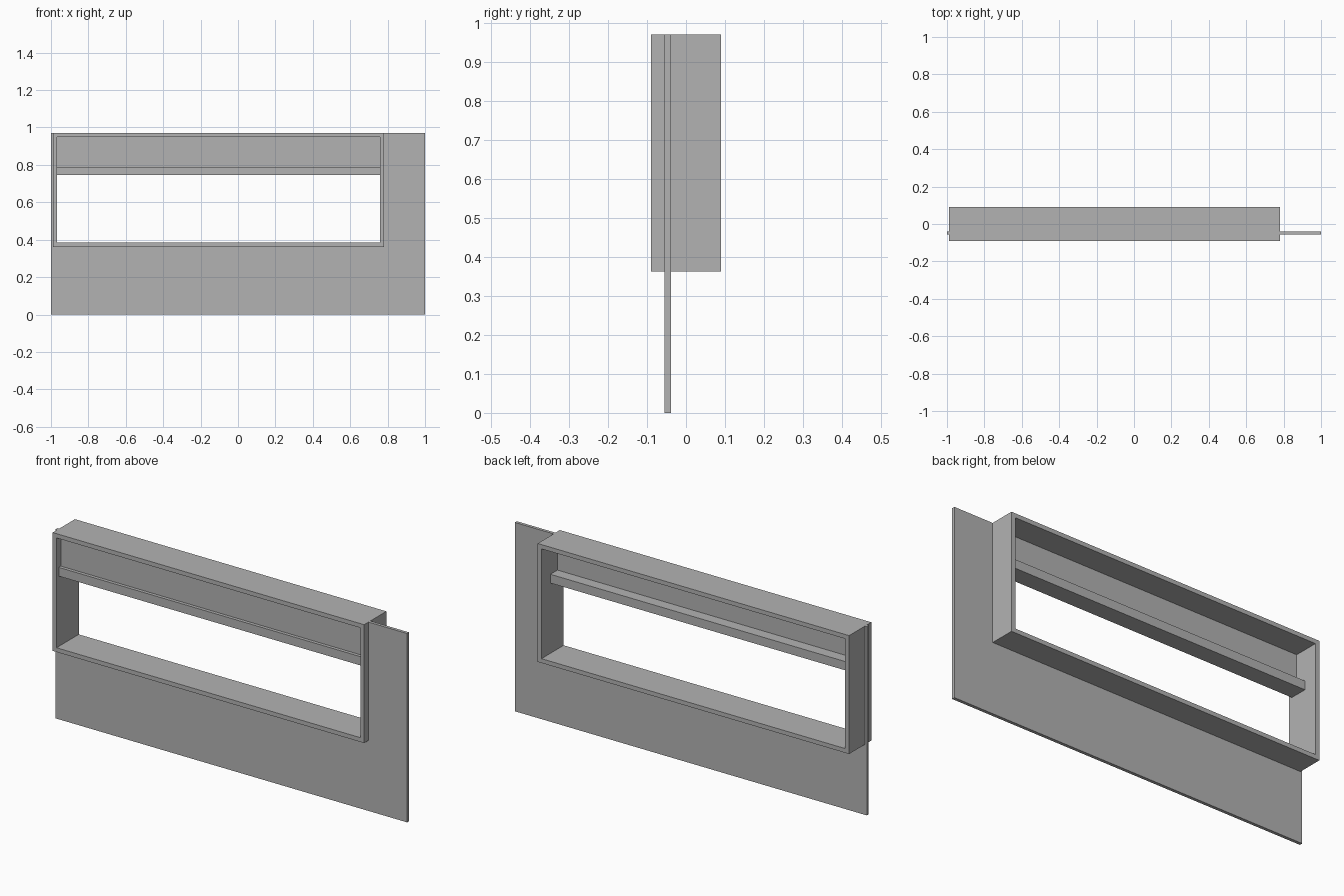
import bpy
import bmesh
from mathutils import Vector

if "Cube" in bpy.data.objects:
    bpy.data.objects.remove(bpy.data.objects["Cube"])

grey = bpy.data.materials.new("plain grey")
grey.diffuse_color = (0.45, 0.45, 0.45, 1)
grey.use_nodes = True
grey.node_tree.nodes["Principled BSDF"].inputs["Base Color"].default_value = grey.diffuse_color


def make_object(name, bm):
    mesh = bpy.data.meshes.new(name)
    bm.to_mesh(mesh)
    bm.free()
    mesh.materials.append(grey)
    obj = bpy.data.objects.new(name, mesh)
    bpy.context.collection.objects.link(obj)


def extruded(name, outline, y0, y1):
    """Extrude an (x, z) outline from y0 to y1."""
    bm = bmesh.new()
    face = bm.faces.new([bm.verts.new((x, y0, z)) for x, z in outline])
    result = bmesh.ops.extrude_face_region(bm, geom=[face])
    verts = [g for g in result["geom"] if isinstance(g, bmesh.types.BMVert)]
    bmesh.ops.translate(bm, verts=verts, vec=Vector((0, y1 - y0, 0)))
    bmesh.ops.recalc_face_normals(bm, faces=bm.faces)
    make_object(name, bm)


def rect(x0, x1, z0, z1):
    return [(x0, z0), (x1, z0), (x1, z1), (x0, z1)]


def ring(name, outer, inner, y0, y1):
    """Closed rectangular frame between two outlines."""
    bm = bmesh.new()
    loops = [[bm.verts.new((x, y, z)) for x, z in outline]
             for outline, y in ((outer, y0), (inner, y0), (inner, y1), (outer, y1))]
    for a, b in zip(loops, loops[1:] + loops[:1]):
        for i in range(4):
            j = (i + 1) % 4
            bm.faces.new((a[i], a[j], b[j], b[i]))
    bmesh.ops.recalc_face_normals(bm, faces=bm.faces)
    make_object(name, bm)


# Frame extents and board thickness
L, R, B, T = -0.99, 0.78, 0.362, 0.97
t = 0.022
wall_y = (-0.055, -0.039)

# Deep box frame passing through the wall
ring("window_frame", rect(L, R, B, T), rect(L + t, R - t, B + t, T - t), -0.09, 0.09)

# Thin wall panel notched around the frame
extruded("wall_panel",
         [(-1, 0), (1, 0), (1, T), (R, T), (R, B), (L, B), (L, T), (-1, T)], *wall_y)

# Infill panel in the upper part of the opening
extruded("upper_panel", rect(L + t, R - t, 0.79, T - t), *wall_y)

# Crossbar under the infill panel
extruded("crossbar", rect(L + t, R - t, 0.745, 0.79), -0.072, 0.018)
